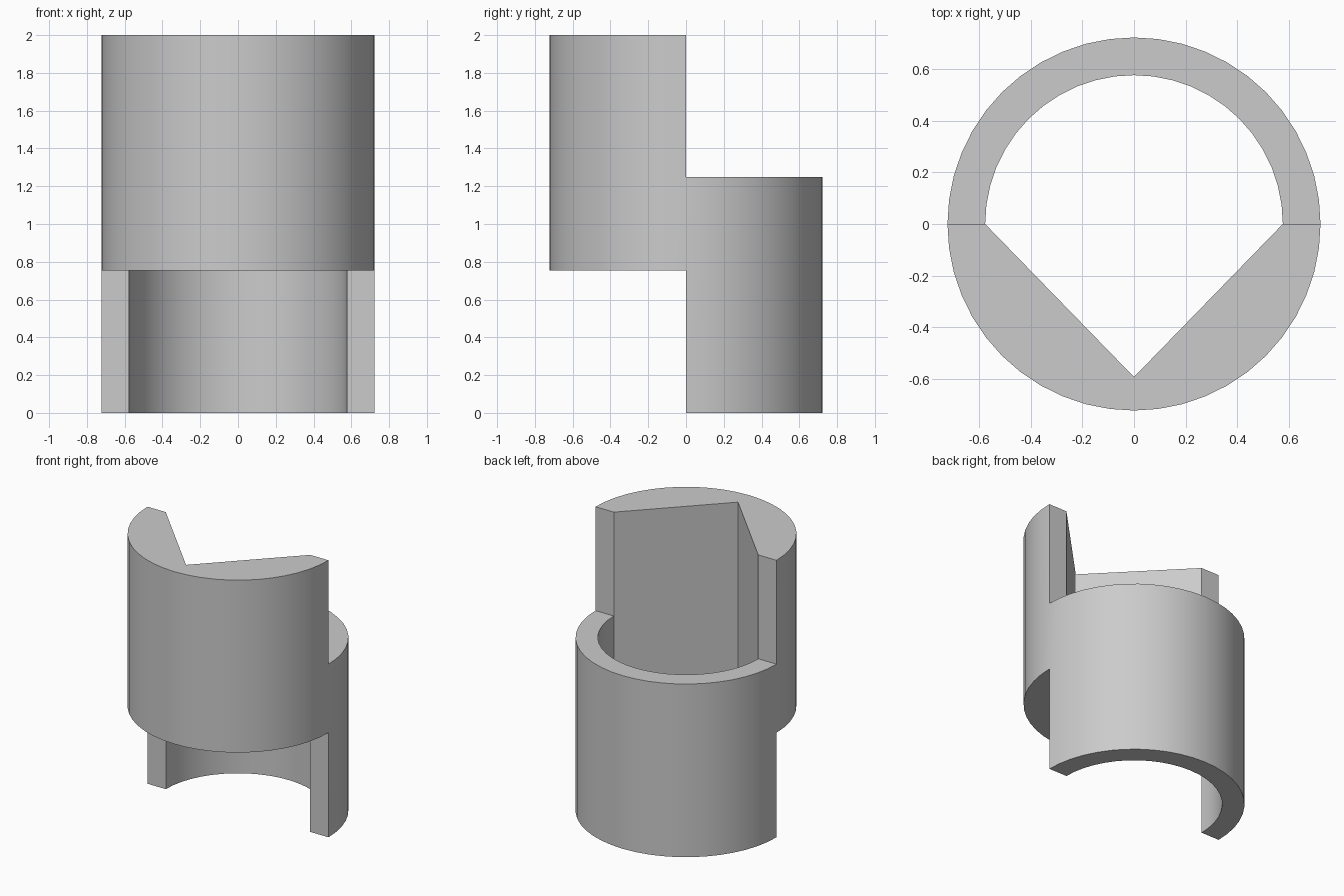
import bpy, bmesh
from math import pi, sin, cos

if "Cube" in bpy.data.objects:
    bpy.data.objects.remove(bpy.data.objects["Cube"])

R_OUT, R_IN = 0.723, 0.577   # sleeve radii
NOTCH_Y = -0.593             # tip of the V notch
SEG = 24                     # sides per half circle
LOW, HIGH, TOP = 0.755, 1.25, 2.0


def arc(r, a0, a1):
    return [(r * cos(a0 + (a1 - a0) * i / SEG), r * sin(a0 + (a1 - a0) * i / SEG))
            for i in range(SEG + 1)]


def add_half(bm, profile, levels, joint_band):
    """Extrude a profile through z levels, leaving the joint band open at y = 0."""
    rings = [[bm.verts.new((x, y, z)) for x, y in profile] for z in levels]
    n = len(profile)
    for band, (lo, hi) in enumerate(zip(rings, rings[1:])):
        for i in range(n):
            j = (i + 1) % n
            at_joint = abs(profile[i][1]) < 1e-6 and abs(profile[j][1]) < 1e-6
            if not (at_joint and band == joint_band):
                bm.faces.new((lo[i], lo[j], hi[j], hi[i]))
    bm.faces.new(rings[0][::-1])
    bm.faces.new(rings[-1])


bm = bmesh.new()
# Back: lower half ring with a round bore
add_half(bm, arc(R_OUT, 0, pi) + arc(R_IN, pi, 0), (0, LOW, HIGH), 1)
# Front: raised half disc with a V notch
add_half(bm, arc(R_OUT, pi, 2 * pi) + [(R_IN, 0), (0, NOTCH_Y), (-R_IN, 0)],
         (LOW, HIGH, TOP), 0)
# Weld the halves along the shared joint
bmesh.ops.remove_doubles(bm, verts=bm.verts, dist=1e-4)
bmesh.ops.recalc_face_normals(bm, faces=bm.faces)

mesh = bpy.data.meshes.new("stepped_sleeve")
bm.to_mesh(mesh)
bm.free()
sleeve = bpy.data.objects.new("stepped_sleeve", mesh)
bpy.context.collection.objects.link(sleeve)
bpy.context.view_layer.objects.active = sleeve
sleeve.select_set(True)
bpy.ops.object.shade_smooth_by_angle(angle=pi / 6)
